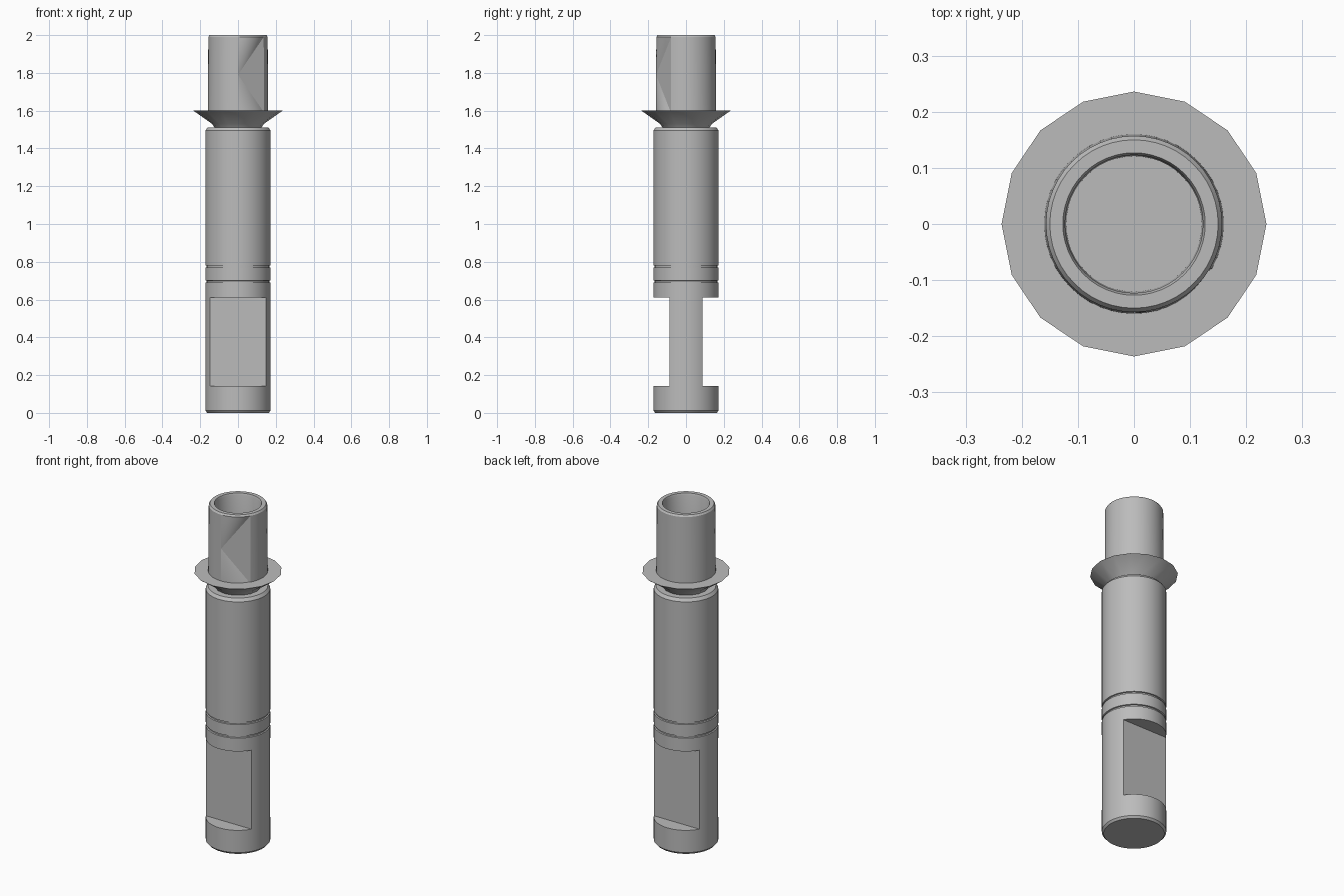
import bpy
import bmesh
from math import cos, sin, pi, radians

if "Cube" in bpy.data.objects:
    bpy.data.objects.remove(bpy.data.objects["Cube"])

steel = bpy.data.materials.new("brushed steel grey")
steel.use_nodes = True
GREY = (0.5, 0.5, 0.5, 1)
steel.diffuse_color = GREY
steel.node_tree.nodes["Principled BSDF"].inputs["Base Color"].default_value = GREY


def lathe(name, profile, sides, dent=None, smooth=True):
    """Spin (radius, z) points, cap both ends; dent = (row, first, last) leaves a gap."""
    bm = bmesh.new()
    rings = [[bm.verts.new((r * cos(2 * pi * i / sides), r * sin(2 * pi * i / sides), z))
              for i in range(sides)] for r, z in profile]
    for row, (low, high) in enumerate(zip(rings, rings[1:])):
        for i in range(sides):
            j = (i + 1) % sides
            if dent and row == dent[0] and dent[1] <= i < dent[2]:
                continue
            bm.faces.new((low[i], low[j], high[j], high[i]))
    # Dent: a fan of flat facets from one point halfway up the wall
    if dent:
        row, first, last = dent
        low, high = rings[row], rings[row + 1]
        apex = bm.verts.new((low[first].co + high[first].co) / 2)
        border = low[first:last + 1] + high[first:last + 1][::-1]
        for a, b in zip(border, border[1:]):
            bm.faces.new((apex, a, b))
    bm.faces.new(rings[0][::-1])
    bm.faces.new(rings[-1])
    bmesh.ops.recalc_face_normals(bm, faces=bm.faces)
    mesh = bpy.data.meshes.new(name)
    bm.to_mesh(mesh)
    bm.free()
    obj = bpy.data.objects.new(name, mesh)
    bpy.context.collection.objects.link(obj)
    mesh.materials.append(steel)
    return obj


def select(obj):
    bpy.ops.object.select_all(action="DESELECT")
    obj.select_set(True)
    bpy.context.view_layer.objects.active = obj


def shade(obj, angle):
    select(obj)
    bpy.ops.object.shade_smooth_by_angle(angle=radians(angle))


# Main shaft with end chamfers and two ring grooves
R = 0.173
profile = [(R - 0.01, 0), (R, 0.012)]
for z in (0.695, 0.775):
    profile += [(R, z - 0.006), (R - 0.007, z - 0.004), (R - 0.007, z + 0.004), (R, z + 0.006)]
profile += [(R, 1.495), (R - 0.013, 1.512)]
shaft = lathe("shaft", profile, 64)

# Wrench flats cut into the front and back
for side in (-1, 1):
    bpy.ops.mesh.primitive_cube_add(size=1, location=(0, side * (0.088 + 0.1), 0.377))
    cutter = bpy.context.object
    cutter.name = "flat_cutter"
    cutter.scale = (0.5, 0.2, 0.467)
    cutter.hide_render = True
    cut = shaft.modifiers.new("wrench flat", "BOOLEAN")
    cut.operation = "DIFFERENCE"
    cut.solver = "EXACT"
    cut.object = cutter
    select(shaft)
    bpy.ops.object.modifier_apply(modifier=cut.name)
    bpy.data.objects.remove(cutter)
shade(shaft, 25)

# Flared collar with a flat top
collar = lathe("collar", [(0.118, 1.5), (0.137, 1.53), (0.236, 1.6)], 16)
shade(collar, 25)

# Hollow upper tube, dented at the front left
tube = lathe("upper_tube", [(0.16, 1.59), (0.157, 1.99), (0.15, 2), (0.127, 2),
                            (0.123, 1.99), (0.121, 1.61)], 48, dent=(0, 36, 44))
shade(tube, 25)
